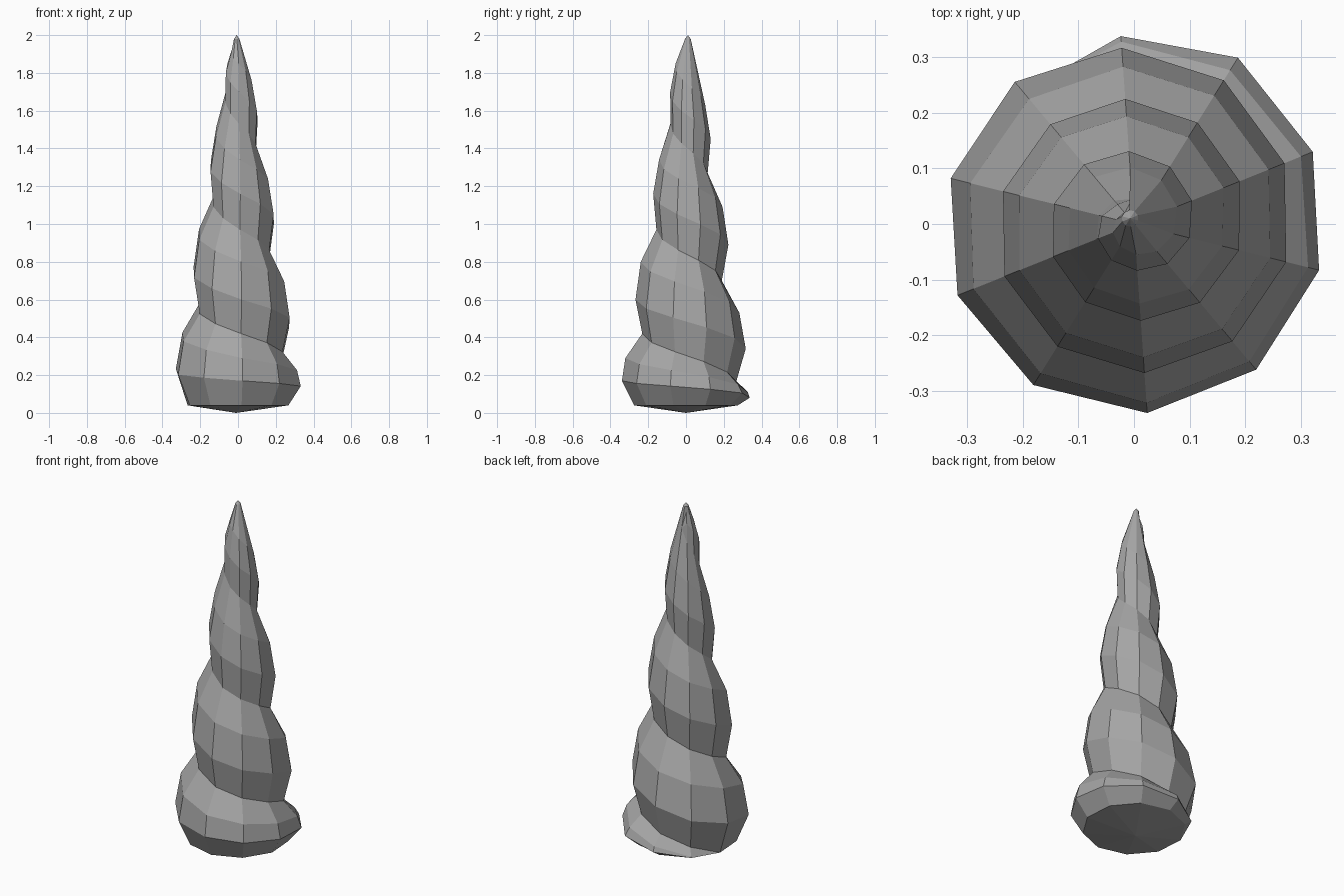
import bpy, bmesh
from math import radians, cos, sin

if "Cube" in bpy.data.objects:
    bpy.data.objects.remove(bpy.data.objects["Cube"])

STEPS = 10    # sides per turn
START, END = -12, 29

# Spiral profile rows: (step, height, radius) key points
GROOVE = [(-2, .04, .275), (-1, .10, .27), (0, .16, .265), (2.5, .30, .245), (5, .42, .232),
          (7.5, .55, .215), (10, .70, .19), (15, .97, .157), (20, 1.27, .115),
          (25, 1.53, .082), (27.5, 1.67, .07), (30, 1.86, .045)]
BULGE = [(-12, .04, .275), (-11, .055, .31), (-10, .08, .338), (-9, .105, .352), (-7.5, .135, .343),
         (-5, .17, .34), (-2.5, .21, .342), (-1, .28, .333), (0, .34, .317),
         (2.5, .48, .285), (5, .60, .268), (10, .89, .225), (15, 1.16, .174),
         (20, 1.45, .131), (25, 1.70, .084), (27.5, 1.82, .066), (29, 1.89, .046)]
SHOULDER = [(-12, .04, .275), (-11, .06, .305), (-10, .11, .328), (-7.5, .21, .322),
            (-5, .29, .322), (-2.5, .40, .308), (0, .53, .283), (2.5, .67, .255),
            (5, .80, .24), (10, 1.09, .194), (15, 1.34, .143), (20, 1.63, .102),
            (25, 1.85, .055), (29, 1.95, .026)]


def sample(keys, n):
    for (a, z0, r0), (b, z1, r1) in zip(keys, keys[1:]):
        if a <= n <= b:
            t = (n - a) / (b - a)
            return z0 + (z1 - z0) * t, r0 + (r1 - r0) * t


bm = bmesh.new()


def ring_point(n, z, r, cx=0, cy=0):
    a = radians(94 - 36 * n)
    return bm.verts.new((cx + r * cos(a), cy + r * sin(a), z))


def row(keys, first, last):
    return {n: ring_point(n, *sample(keys, n)) for n in range(first, last + 1)}


groove = row(GROOVE, -2, END + 1)
bulge = row(BULGE, START, END)
shoulder = row(SHOULDER, START, END)
foot = [ring_point(START + k, .04, .275) for k in range(STEPS)]
cap = [ring_point(k, 1.98, .015, -.007, .01) for k in range(STEPS)]
base = bm.verts.new((-.01, 0, 0))
tip = bm.verts.new((-.007, .01, 2))

# Domed base and the first turn rising from it
for k in range(STEPS):
    a, b = foot[k], foot[(k + 1) % STEPS]
    n = START + k
    bm.faces.new((base, a, b))
    bm.faces.new((a, bulge[n], bulge[n + 1], b))

# Spiral body: groove to bulge, bulge to shoulder, shoulder to next groove
for n in range(START, END):
    bm.faces.new((bulge[n], shoulder[n], shoulder[n + 1], bulge[n + 1]))
    if n >= -2:
        bm.faces.new((groove[n], bulge[n], bulge[n + 1], groove[n + 1]))
    if n + STEPS <= END:
        bm.faces.new((shoulder[n], groove[n + STEPS], groove[n + STEPS + 1], shoulder[n + 1]))

# Blunt tip
for k in range(STEPS):
    bm.faces.new((cap[k], tip, cap[(k + 1) % STEPS]))
    if k < STEPS - 1:
        bm.faces.new((shoulder[20 + k], cap[k], cap[k + 1], shoulder[21 + k]))
bm.faces.new((shoulder[20], groove[30], cap[0]))
bm.faces.new((groove[29], bulge[29], groove[30]))
bm.faces.new((bulge[29], shoulder[29], groove[30]))
bm.faces.new((shoulder[29], cap[9], cap[0], groove[30]))

bmesh.ops.remove_doubles(bm, verts=bm.verts, dist=.0005)
bmesh.ops.recalc_face_normals(bm, faces=bm.faces)
mesh = bpy.data.meshes.new("spiral_horn")
bm.to_mesh(mesh)
bm.free()

# Dark grey colour
grey = bpy.data.materials.new("dark_grey")
grey.diffuse_color = (.38, .38, .38, 1)
grey.use_nodes = True
grey.node_tree.nodes["Principled BSDF"].inputs["Base Color"].default_value = grey.diffuse_color
mesh.materials.append(grey)
horn = bpy.data.objects.new("spiral_horn", mesh)
bpy.context.collection.objects.link(horn)
